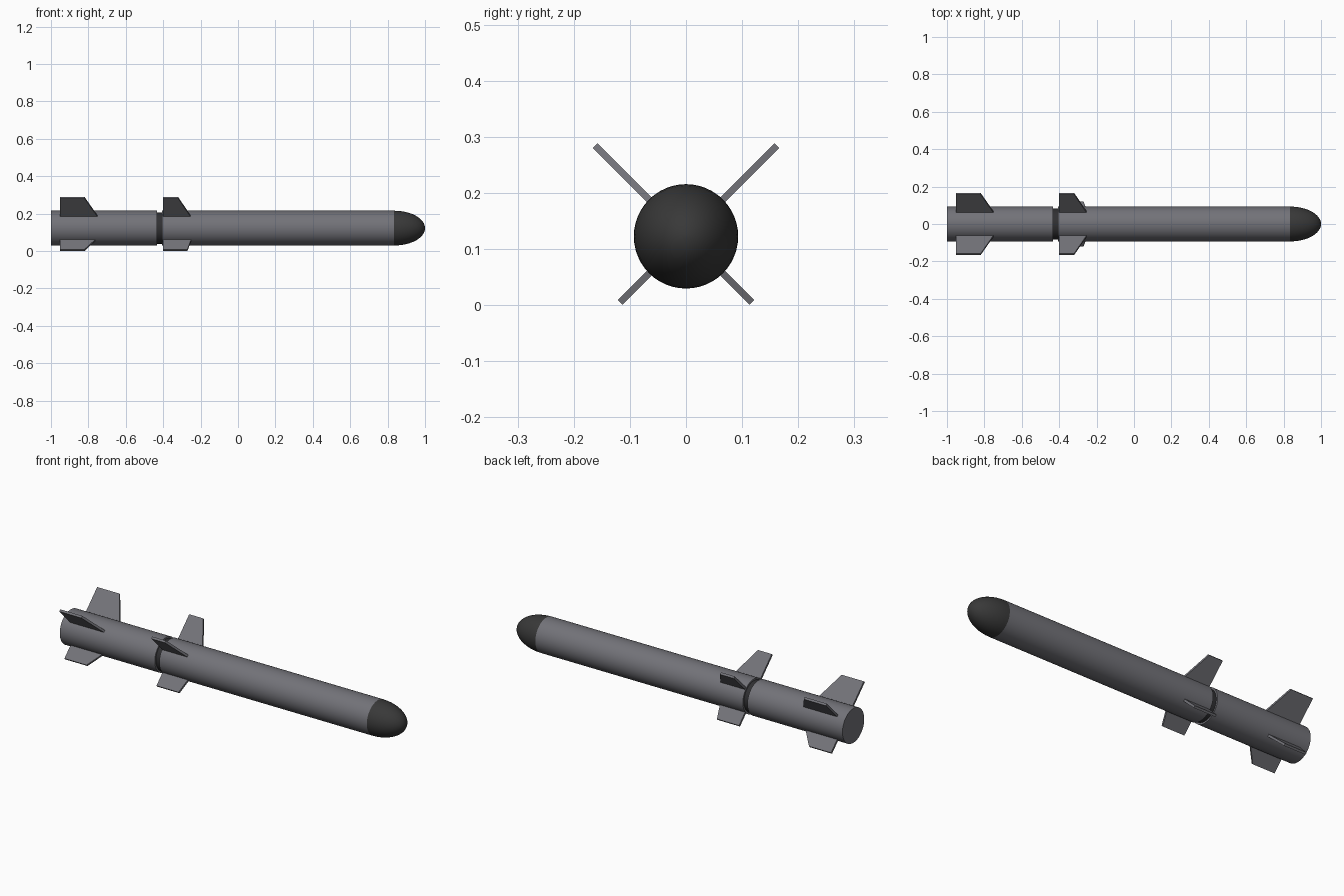
import bpy, bmesh, math
from mathutils import Matrix

if "Cube" in bpy.data.objects:
    bpy.data.objects.remove(bpy.data.objects["Cube"])

AXIS_Z, RADIUS, SEGMENTS = 0.1225, 0.093, 48


def material(name, rgb):
    m = bpy.data.materials.new(name)
    m.diffuse_color = (*rgb, 1)
    m.use_nodes = True
    m.node_tree.nodes["Principled BSDF"].inputs["Base Color"].default_value = m.diffuse_color
    return m


GREY = material("body grey", (0.17, 0.17, 0.19))
DARK = material("dark charcoal", (0.04, 0.04, 0.04))
BLACK = material("joint black", (0.03, 0.03, 0.033))


def finish(name, bm, mat, smooth=False):
    bmesh.ops.recalc_face_normals(bm, faces=bm.faces)
    mesh = bpy.data.meshes.new(name)
    bm.to_mesh(mesh)
    bm.free()
    mesh.materials.append(mat)
    ob = bpy.data.objects.new(name, mesh)
    bpy.context.collection.objects.link(ob)
    ob.location.z = AXIS_Z
    if smooth:
        bpy.ops.object.select_all(action='DESELECT')
        ob.select_set(True)
        bpy.context.view_layer.objects.active = ob
        bpy.ops.object.shade_smooth_by_angle(angle=math.radians(35))
    return ob


def lathe(name, profile, mat):
    """Revolve (x, radius) points around the long axis and cap the ends."""
    bm = bmesh.new()
    rings = []
    for x, r in profile:
        rings.append([bm.verts.new((x, r * math.cos(a), r * math.sin(a)))
                      for a in (2 * math.pi * i / SEGMENTS for i in range(SEGMENTS))])
    for a, b in zip(rings, rings[1:]):
        for i in range(SEGMENTS):
            j = (i + 1) % SEGMENTS
            bm.faces.new((a[i], a[j], b[j], b[i]))
    bm.faces.new(rings[0])
    bm.faces.new(rings[-1])
    return finish(name, bm, mat, True)


def fin(name, angle, rear, root_front, tip_front, tip_r, thick=0.012):
    """Swept plate standing out from the body at the given roll angle."""
    bm = bmesh.new()
    root_r = 0.088
    outline = [(rear, root_r), (root_front, root_r), (tip_front, tip_r), (rear, tip_r)]
    face = bm.faces.new([bm.verts.new((x, r, -thick / 2)) for x, r in outline])
    ext = bmesh.ops.extrude_face_region(bm, geom=[face])
    bmesh.ops.translate(bm, vec=(0, 0, thick),
                        verts=[v for v in ext["geom"] if isinstance(v, bmesh.types.BMVert)])
    bm.transform(Matrix.Rotation(math.radians(angle), 4, 'X'))
    return finish(name, bm, GREY)


# Body sections with the recessed joint between them
lathe("booster_body", [(-1, RADIUS), (-0.432, RADIUS)], GREY)
lathe("joint_ring", [(-0.434, 0.084), (-0.403, 0.084)], BLACK)
lathe("main_body", [(-0.405, RADIUS), (0.835, RADIUS)], GREY)

# Rounded nose
nose = [(0.835 + 0.165 * math.sin(t), RADIUS * math.cos(t))
        for t in (math.pi / 2 * i / 12 for i in range(12))]
lathe("nose_cone", nose + [(1.0, 0.002)], DARK)

# Two sets of four fins: long pair above, short pair below
for side, up, down in (("left", 45, -45), ("right", 135, -135)):
    fin(f"rear_upper_fin_{side}", up, -0.952, -0.75, -0.82, 0.229)
    fin(f"rear_lower_fin_{side}", down, -0.952, -0.76, -0.82, 0.166)
    fin(f"front_upper_fin_{side}", up, -0.402, -0.252, -0.32, 0.229)
    fin(f"front_lower_fin_{side}", down, -0.402, -0.25, -0.27, 0.166)
